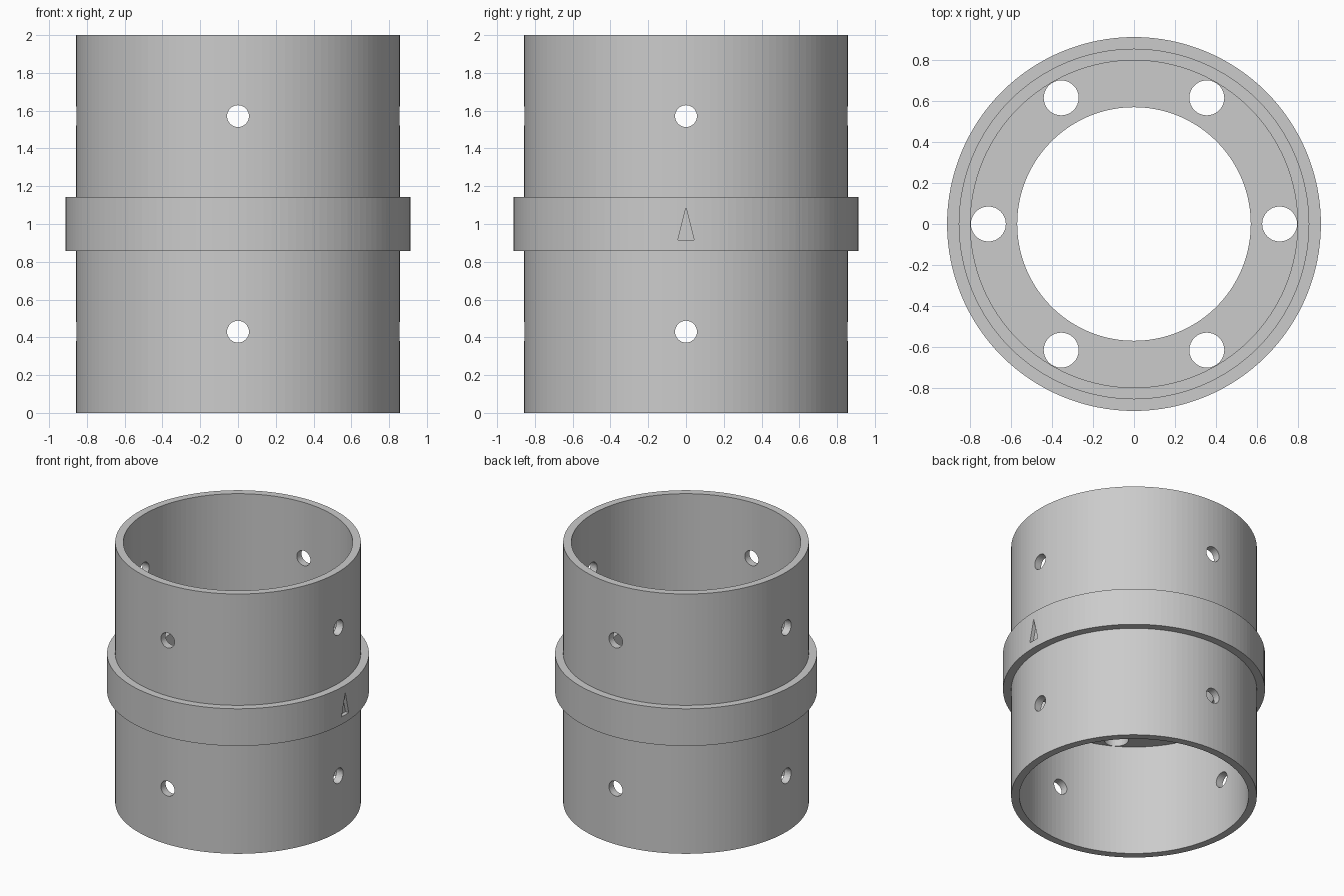
import bpy, bmesh, math
from mathutils import Matrix, Vector

if "Cube" in bpy.data.objects:
    bpy.data.objects.remove(bpy.data.objects["Cube"])

SEG = 128
metal = bpy.data.materials.new("light_grey")
metal.diffuse_color = (0.6, 0.6, 0.6, 1)
metal.use_nodes = True
metal.node_tree.nodes["Principled BSDF"].inputs["Base Color"].default_value = metal.diffuse_color


def make_object(name, bm):
    bmesh.ops.recalc_face_normals(bm, faces=bm.faces[:])
    mesh = bpy.data.meshes.new(name)
    bm.to_mesh(mesh)
    bm.free()
    mesh.materials.append(metal)
    obj = bpy.data.objects.new(name, mesh)
    bpy.context.collection.objects.link(obj)
    return obj


def cylinder(bm, radius, length, matrix):
    bmesh.ops.create_cone(bm, cap_ends=True, segments=32, radius1=radius,
                          radius2=radius, depth=length, matrix=matrix)


# Tube with outer collar and inner flange, revolved from one closed profile
LOW, HIGH = 0.857, 1.143
profile = [(0.8, 0), (0.857, 0), (0.857, LOW), (0.914, LOW), (0.914, HIGH),
           (0.857, HIGH), (0.857, 2), (0.8, 2), (0.8, HIGH), (0.571, HIGH),
           (0.571, LOW), (0.8, LOW)]
bm = bmesh.new()
rings = []
for i in range(SEG):
    a = 2 * math.pi * i / SEG
    rings.append([bm.verts.new((r * math.cos(a), r * math.sin(a), z)) for r, z in profile])
for i in range(SEG):
    ra, rb = rings[i], rings[(i + 1) % SEG]
    for j in range(len(profile)):
        k = (j + 1) % len(profile)
        bm.faces.new((ra[j], rb[j], rb[k], ra[k]))
coupling = make_object("coupling_tube", bm)

# Cutter: four radial screw holes on each of two levels
bm = bmesh.new()
for z in (0.43, 1.571):
    for q in range(4):
        turn = Matrix.Rotation(q * math.pi / 2, 4, 'Z')
        cylinder(bm, 0.058, 0.3, turn @ Matrix.Translation((0.83, 0, z))
                 @ Matrix.Rotation(math.pi / 2, 4, 'Y'))

# Cutter: six vertical holes through the flange
for i in range(6):
    a = i * math.pi / 3
    cylinder(bm, 0.0855, 0.5, Matrix.Translation((0.712 * math.cos(a), 0.712 * math.sin(a), 1)))

# Cutter: engraved arrow mark on the right side of the collar
arrow = [bm.verts.new((0.885, y, z)) for y, z in ((-0.043, 0.915), (0.043, 0.915), (0, 1.086))]
base = bm.faces.new(arrow)
moved = bmesh.ops.extrude_face_region(bm, geom=[base])["geom"]
bmesh.ops.translate(bm, vec=Vector((0.1, 0, 0)),
                    verts=[v for v in moved if isinstance(v, bmesh.types.BMVert)])
cutter = make_object("hole_cutter", bm)
cutter.hide_render = True
cutter.hide_viewport = True

cut = coupling.modifiers.new("holes", 'BOOLEAN')
cut.operation = 'DIFFERENCE'
cut.solver = 'EXACT'
cut.object = cutter
